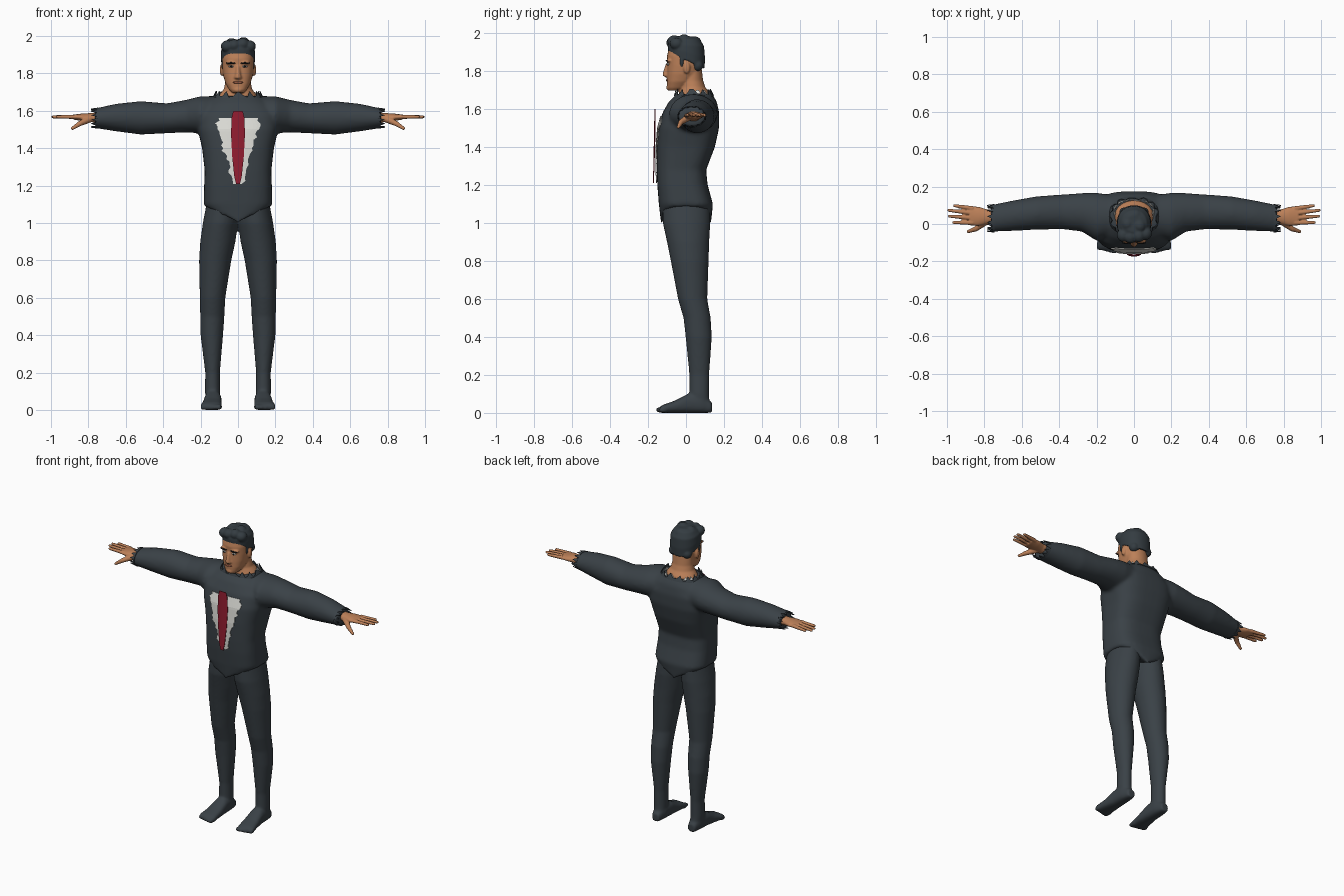
import bpy, bmesh, math, random
from mathutils import Vector as V

random.seed(4)
cube = bpy.data.objects.get("Cube")
if cube:
    bpy.data.objects.remove(cube)


def material(name, r, g, b):
    m = bpy.data.materials.new(name)
    m.diffuse_color = (r, g, b, 1)
    m.use_nodes = True
    node = m.node_tree.nodes["Principled BSDF"]
    node.inputs["Base Color"].default_value = (r, g, b, 1)
    node.inputs["Roughness"].default_value = 0.8
    return m


SUIT = material("charcoal cloth", 0.042, 0.053, 0.062)
HAIR = material("dark hair", 0.034, 0.045, 0.053)
SKIN = material("tan skin", 0.50, 0.215, 0.098)
LIPS = material("lip brown", 0.33, 0.11, 0.06)
WHITE = material("shirt white", 0.72, 0.72, 0.68)
RED = material("tie red", 0.29, 0.012, 0.03)
BLACK = material("brow black", 0.012, 0.012, 0.013)


def spow(a, n):
    return math.copysign(abs(a) ** (2 / n), a)


def ring(c, u, v, n=2.0, count=40):
    """Superellipse of points around c with half axes u and v."""
    c, u, v = V(c), V(u), V(v)
    angles = [2 * math.pi * i / count for i in range(count)]
    return [c + u * spow(math.cos(a), n) + v * spow(math.sin(a), n) for a in angles]


def level(z, x0, x1, y0, y1, n=2.0):
    return ring(((x0 + x1) / 2, (y0 + y1) / 2, z), ((x1 - x0) / 2, 0, 0), (0, (y1 - y0) / 2, 0), n)


def skin_rings(bm, rings, caps=True):
    loops = [[bm.verts.new(p) for p in r] for r in rings]
    for a, b in zip(loops, loops[1:]):
        for i in range(len(a)):
            j = (i + 1) % len(a)
            bm.faces.new((a[i], a[j], b[j], b[i]))
    for loop in (loops[0], loops[-1]) if caps else ():
        mid = bm.verts.new(sum((v.co for v in loop), V()) / len(loop))
        for i in range(len(loop)):
            bm.faces.new((loop[i], loop[i - 1], mid))


def ball(bm, c, size):
    made = bmesh.ops.create_uvsphere(bm, u_segments=16, v_segments=10, radius=1)["verts"]
    for v in made:
        v.co = V(c) + V(a * b for a, b in zip(v.co, size))


def limb(bm, a, b, r0, r1):
    """Tapered round stick with soft ends."""
    a, b = V(a), V(b)
    side = (b - a).cross(V((0, 0, 1))).normalized()
    up = side.cross(b - a).normalized()
    skin_rings(bm, [ring(a, side * r0, up * r0, count=12), ring(b, side * r1, up * r1, count=12)])
    ball(bm, b, (r1, r1, r1))


def mirror(bm):
    copy = bmesh.ops.duplicate(bm, geom=bm.verts[:] + bm.edges[:] + bm.faces[:])["geom"]
    for g in copy:
        if isinstance(g, bmesh.types.BMVert):
            g.co.x *= -1


def finish(name, bm, mat, voxel=0, smooth=0, thick=0):
    bmesh.ops.recalc_face_normals(bm, faces=bm.faces)
    mesh = bpy.data.meshes.new(name)
    bm.to_mesh(mesh)
    bm.free()
    mesh.materials.append(mat)
    for p in mesh.polygons:
        p.use_smooth = not thick
    ob = bpy.data.objects.new(name, mesh)
    bpy.context.collection.objects.link(ob)
    if voxel:
        m = ob.modifiers.new("blend", "REMESH")
        m.mode, m.voxel_size, m.use_smooth_shade = "VOXEL", voxel, True
    if smooth:
        m = ob.modifiers.new("soften", "SMOOTH")
        m.factor, m.iterations = 0.5, smooth
    if thick:
        m = ob.modifiers.new("thickness", "SOLIDIFY")
        m.thickness, m.offset = thick, 0
    return ob


# Jacket: trunk and sleeves blended together; z, half width, front, back
trunk = [(1.10, .184, -.143, .142), (1.20, .181, -.151, .114), (1.28, .178, -.154, .106),
         (1.40, .192, -.154, .152), (1.50, .215, -.146, .174), (1.58, .215, -.124, .175),
         (1.64, .18, -.09, .162), (1.68, .125, -.05, .138)]
bm = bmesh.new()
hem = level(1.0, -.18, .18, -.132, .132, 2.6)
for p in hem:
    p.z += 0.09 * abs(p.x) / 0.18
skin_rings(bm, [hem] + [level(z, -w, w, f, b, 3 if z < 1.6 else 2.4) for z, w, f, b in trunk])
# x, low z, high z, front, back
sleeve = [(.08, 1.50, 1.68, -.05, .15), (.20, 1.48, 1.678, -.09, .167), (.28, 1.485, 1.658, -.04, .165),
          (.38, 1.48, 1.64, -.028, .158), (.52, 1.473, 1.652, -.03, .148),
          (.65, 1.49, 1.638, -.037, .125), (.765, 1.508, 1.613, -.042, .102)]


def cuff_ring(x, lo, hi, f, b):
    return ring((x, (f + b) / 2, (lo + hi) / 2), (0, (b - f) / 2, 0), (0, 0, (hi - lo) / 2))


for s in (1, -1):
    skin_rings(bm, [cuff_ring(s * x, *rest) for x, *rest in sleeve])
finish("jacket", bm, SUIT, 0.011, 6)


def ragged_band(name, base, tip, mat, both=False):
    """Thin torn strip: every few points of the tip ring are pulled back."""
    tip = [a.lerp(b, random.uniform(.1, .5) if i % 3 else 1) for i, (a, b) in enumerate(zip(base, tip))]
    bm = bmesh.new()
    skin_rings(bm, [base, tip], caps=False)
    if both:
        mirror(bm)
    finish(name, bm, mat, thick=0.004)


ragged_band("torn_cuffs", cuff_ring(.745, 1.506, 1.616, -.044, .105),
            cuff_ring(.785, 1.512, 1.61, -.04, .10), SUIT, True)
ragged_band("torn_collar", level(1.668, -.135, .135, -.062, .146, 2.4),
            level(1.705, -.118, .118, -.052, .13, 2.4), SUIT)
ragged_band("shirt_collar", level(1.67, -.11, .11, 0, .132, 2.4),
            level(1.70, -.10, .10, .01, .124, 2.4), WHITE)

# Trousers with feet; z, inner x, outer x, front, back
leg = [(1.12, 0, .165, -.125, .125), (1.0, 0, .188, -.122, .128), (.9, .014, .202, -.1, .122),
       (.8, .036, .208, -.08, .119), (.6, .068, .204, -.042, .112), (.5, .073, .202, -.013, .13),
       (.4, .08, .2, -.002, .136), (.2, .097, .175, .018, .122), (.1, .095, .177, .018, .121),
       (.03, .097, .17, .03, .125)]
# y, inner x, outer x, top
foot = [(.137, .108, .16, .055), (.08, .092, .176, .1), (.01, .088, .18, .1),
        (-.06, .086, .19, .064), (-.12, .086, .202, .043), (-.14, .094, .196, .03)]
bm = bmesh.new()
skin_rings(bm, [level(*s) for s in leg])
skin_rings(bm, [ring(((a + b) / 2, y, t / 2), ((b - a) / 2, 0, 0), (0, 0, t / 2), 2.6) for y, a, b, t in foot])
for i in range(5):
    x = .1 + .022 * i
    r = .016 - .001 * i
    limb(bm, (x, -.11, r), (x + .002, -.147 + .005 * i, r), r, r * .9)
mirror(bm)
finish("trousers_and_feet", bm, SUIT, 0.0085, 5)

# Hands
bm = bmesh.new()
palm = [(.73, 1.53, 1.59, 0, .075), (.785, 1.54, 1.588, 0, .078),
        (.83, 1.545, 1.586, -.01, .092), (.878, 1.553, 1.58, -.008, .095)]
skin_rings(bm, [cuff_ring(*s) for s in palm])
for y0, y1, tip in ((.083, .098, .965), (.058, .073, .995), (.032, .042, .993), (.007, .008, .97)):
    limb(bm, (.86, y0, 1.568), (tip - .006, y1, 1.568), .0125, .0085)
limb(bm, (.79, .015, 1.558), (.845, -.026, 1.532), .02, .014)
limb(bm, (.845, -.026, 1.532), (.885, -.04, 1.506), .014, .009)
mirror(bm)
finish("hands", bm, SKIN, 0.004, 3)

# Head, neck, nose and ears; z, half width, front, back
skull = [(1.697, .032, -.092, -.03), (1.712, .047, -.099, 0), (1.745, .066, -.1, .035),
         (1.785, .078, -.1, .07), (1.83, .084, -.098, .084), (1.88, .085, -.1, .088),
         (1.93, .078, -.088, .082), (1.965, .05, -.06, .06)]
neck = [(1.6, .12, -.03, .12), (1.665, .112, -.042, .13), (1.69, .096, -.036, .122),
        (1.715, .076, -.03, .102), (1.75, .069, -.026, .09), (1.82, .068, -.02, .082)]
bm = bmesh.new()
for part, n in ((skull, 2.4), (neck, 2)):
    skin_rings(bm, [level(z, -w, w, f, b, n) for z, w, f, b in part])
skin_rings(bm, [level(z, -w, w, f, -.07) for z, w, f in
                ((1.767, .017, -.105), (1.777, .021, -.124), (1.80, .015, -.12), (1.84, .011, -.106))])
ball(bm, (0, -.088, 1.713), (.026, .016, .016))
for s in (1, -1):
    ball(bm, (s * .087, .004, 1.818), (.011, .018, .032))
    ball(bm, (s * .036, -.09, 1.856), (.032, .014, .009))
finish("head", bm, SKIN, 0.0055, 2)

# Face details
for name, mat, c, size in (("eyes", WHITE, (.036, -.094, 1.837), (.014, .007, .006)),
                           ("pupils", BLACK, (.036, -.099, 1.837), (.006, .004, .006)),
                           ("eyebrows", BLACK, (.038, -.1, 1.855), (.025, .007, .005)),
                           ("lips", LIPS, (.009, -.1, 1.752), (.018, .006, .006))):
    bm = bmesh.new()
    ball(bm, c, size)
    mirror(bm)
    finish(name, bm, mat)

# Hair: tilted cap with loose waves
bm = bmesh.new()
cap = [(1.857, .09, .096, -.045), (1.90, .092, .098, -.03), (1.94, .088, .093, -.008),
       (1.97, .068, .07, 0), (1.982, .04, .045, 0)]
skin_rings(bm, [ring((0, .002, z), (w, 0, 0), (0, d, t), 2.2) for z, w, d, t in cap])
for x, y, z in ((-.058, -.06, 1.945), (-.02, -.068, 1.95), (.025, -.062, 1.957), (.062, -.05, 1.945),
                (.03, -.01, 1.962), (-.035, 0, 1.957), (.01, .045, 1.952)):
    ball(bm, (x, y, z), (.034, .036, .032))
for s in (1, -1):
    ball(bm, (s * .081, -.022, 1.85), (.009, .012, .03))
    ball(bm, (s * .05, .06, 1.83), (.03, .03, .03))
finish("hair", bm, HAIR, 0.006, 2)


def chest_y(x, z):
    """Front of the trunk at x and z."""
    for a, b in zip(trunk, trunk[1:]):
        if a[0] <= z <= b[0]:
            w, f, k = (V(a[1:]).lerp(V(b[1:]), (z - a[0]) / (b[0] - a[0])))
            mid = (f + k) / 2
            return mid - (k - f) / 2 * (1 - min(abs(x) / w, 1) ** 3) ** (1 / 3)


def plate(name, outline, y_at, mat, torn=0.0, steps=24, thick=0.005):
    """Upright strip whose half width follows the outline of (z, half width)."""
    bm = bmesh.new()
    rows = []
    top, low = outline[0][0], outline[-1][0]
    for i in range(steps + 1):
        z = top + (low - top) * i / steps
        for (z0, w0), (z1, w1) in zip(outline, outline[1:]):
            if z1 - 1e-6 <= z <= z0 + 1e-6:
                w = w0 + (w1 - w0) * (z0 - z) / (z0 - z1)
        l, r = (w + random.uniform(-torn, torn) for _ in "lr")
        xs = [-l + (l + r) * k / 12 for k in range(13)]
        rows.append([bm.verts.new((x, y_at(x, z), z)) for x in xs])
    for a, b in zip(rows, rows[1:]):
        for k in range(12):
            bm.faces.new((a[k], a[k + 1], b[k + 1], b[k]))
    finish(name, bm, mat, thick=thick)


# Torn shirt front and hanging tie
plate("shirt_front", [(1.562, .1), (1.53, .115), (1.45, .092), (1.39, .08), (1.32, .05), (1.23, .037),
                      (1.21, .02)], lambda x, z: chest_y(x, z) - .004, WHITE, .009)
plate("tie", [(1.60, .024), (1.57, .033), (1.48, .037), (1.36, .031), (1.25, .02), (1.21, .01)],
      lambda x, z: -.172 + .02 * (z - 1.2) + 3 * x * x, RED, thick=0.004)
